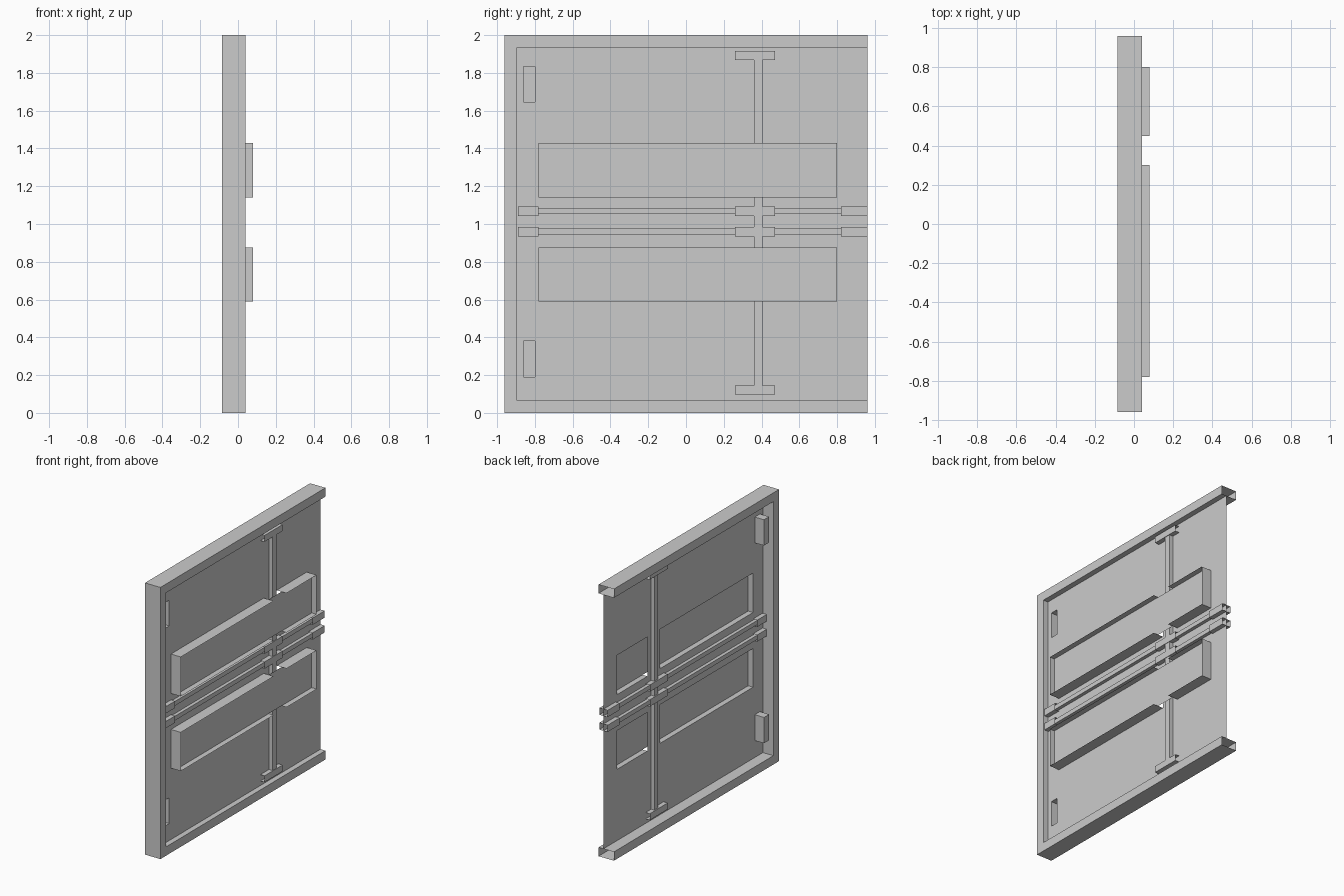
import bpy, bmesh
from mathutils import Vector

if "Cube" in bpy.data.objects:
    bpy.data.objects.remove(bpy.data.objects["Cube"])


def finish(name, bm):
    bmesh.ops.remove_doubles(bm, verts=bm.verts, dist=1e-5)
    me = bpy.data.meshes.new(name)
    bm.to_mesh(me)
    bm.free()
    ob = bpy.data.objects.new(name, me)
    bpy.context.collection.objects.link(ob)
    return ob


def quad(bm, *pts):
    bm.faces.new([bm.verts.new(p) for p in pts])


def box(name, x, y, z, open_side=None):
    """Box from ranges; open_side drops the faces whose normal lies on that axis."""
    bm = bmesh.new()
    bmesh.ops.create_cube(bm, size=1)
    for v in bm.verts:
        v.co = Vector([(r[0] + r[1]) / 2 + c * (r[1] - r[0])
                       for r, c in zip((x, y, z), v.co)])
    if open_side:
        bm.normal_update()
        axis, sign = open_side
        dead = [f for f in bm.faces if abs(f.normal[axis]) > .9
                and (sign == 0 or f.normal[axis] * sign > 0)]
        bmesh.ops.delete(bm, geom=dead, context='FACES')
    return finish(name, bm)


# Outer frame: hollow box profile swept round three sides, mitred, open at +y
bm = bmesh.new()
X0, X1, W = -.085, .04, .065
rings = []
for y, z, dy, dz in ((.96, 0, 0, W), (-.96, 0, W, W), (-.96, 2, W, -W), (.96, 2, 0, -W)):
    rings.append([bm.verts.new(p) for p in (
        (X0, y, z), (X1, y, z), (X1, y + dy, z + dz), (X0, y + dy, z + dz))])
for a, b in zip(rings, rings[1:]):
    for i in range(4):
        j = (i + 1) % 4
        bm.faces.new((a[i], a[j], b[j], b[i]))
bmesh.ops.recalc_face_normals(bm, faces=bm.faces)
finish("outer_frame", bm)

# Sheet panel with openings behind the trays and the latch pockets
LONG, SHORT = (-.78, .30), (.45, .80)
TRAYS = ((.59, .875), (1.14, 1.43))
LATCH_Y, LATCH_Z = (-.86, -.80), ((.19, .38), (1.645, 1.835))
holes = [(y, z) for y in (LONG, SHORT) for z in TRAYS] + [(LATCH_Y, z) for z in LATCH_Z]
ys = sorted({-.895, .96, *[c for h in holes for c in h[0]]})
zs = sorted({.065, 1.935, *[c for h in holes for c in h[1]]})
bm = bmesh.new()
for y0, y1 in zip(ys, ys[1:]):
    for z0, z1 in zip(zs, zs[1:]):
        cy, cz = (y0 + y1) / 2, (z0 + z1) / 2
        if any(h[0][0] < cy < h[0][1] and h[1][0] < cz < h[1][1] for h in holes):
            continue
        quad(bm, (0, y0, z0), (0, y1, z0), (0, y1, z1), (0, y0, z1))
finish("sheet_panel", bm)

# Trays: plate at mid depth, rim walls broken where the upright passes
for n, (z0, z1) in zip(("lower", "upper"), TRAYS):
    bm = bmesh.new()
    P, R = .04, .08
    quad(bm, (P, -.78, z0), (P, .8, z0), (P, .8, z1), (P, -.78, z1))
    for y0, y1 in (LONG, SHORT):
        for z in (z0, z1):
            for a, b in ((0, P), (P, R)):
                quad(bm, (a, y0, z), (a, y1, z), (b, y1, z), (b, y0, z))
    for y in (-.78, .8):
        for a, b in ((0, P), (P, R)):
            quad(bm, (a, y, z0), (a, y, z1), (b, y, z1), (b, y, z0))
    finish(n + "_tray", bm)

# Latch pockets on the rear, open towards the front
for n, z in zip(("lower", "upper"), LATCH_Z):
    box(n + "_latch_pocket", (-.075, 0), LATCH_Y, z, (0, 1))

# Twin horizontal rails with sleeve brackets
for n, z in (("lower", .959), ("upper", 1.068)):
    box(n + "_rail", (-.025, .025), (-.80, .84), (z - .016, z + .016))
    for part, y in (("inner", (-.89, -.78)), ("middle", (.26, .47)), ("outer", (.82, .96))):
        box(f"{n}_rail_{part}_sleeve", (-.034, .034), y, (z - .025, z + .025), (1, 0))

# Upright bar and its end brackets
box("upright_bar", (-.025, .03), (.36, .405), (.14, 1.89))
for n, z in (("lower", (.098, .145)), ("upper", (1.868, 1.915))):
    box(n + "_upright_bracket", (-.034, .034), (.26, .47), z, (1, 0))

# Smooth shading with sharp edges kept
for ob in bpy.context.scene.objects:
    ob.select_set(True)
    bpy.context.view_layer.objects.active = ob
bpy.ops.object.shade_smooth_by_angle()
